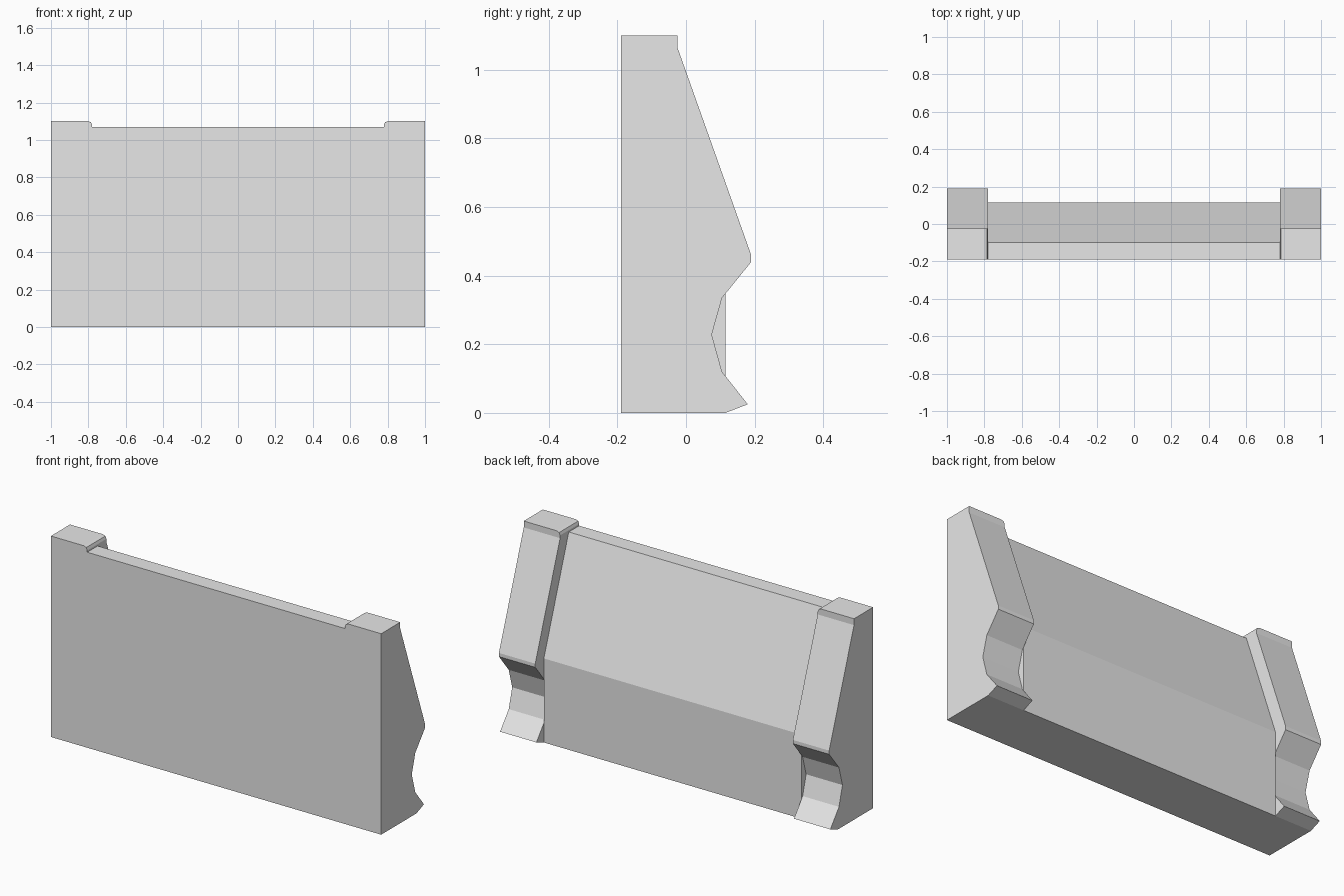
import bpy
import bmesh

cube = bpy.data.objects.get("Cube")
if cube:
    bpy.data.objects.remove(cube, do_unlink=True)

# Single plain grey
GREY = (0.8, 0.8, 0.8, 1.0)
grey = bpy.data.materials.new("plain grey")
grey.use_nodes = True
grey.diffuse_color = GREY
grey.node_tree.nodes["Principled BSDF"].inputs["Base Color"].default_value = GREY

FRONT = -0.19
HALF = 1.0       # half of the overall width
INNER = 0.78     # inner side of the end brackets


def extrude_profile(name, profile, x0, x1, round_x=None):
    """Extrude a (y, z) profile along x; optionally round its top edge at round_x."""
    bm = bmesh.new()
    face = bm.faces.new([bm.verts.new((x0, y, z)) for y, z in profile])
    moved = bmesh.ops.extrude_face_region(bm, geom=[face])["geom"]
    verts = [g for g in moved if isinstance(g, bmesh.types.BMVert)]
    bmesh.ops.translate(bm, verts=verts, vec=(x1 - x0, 0, 0))
    bmesh.ops.recalc_face_normals(bm, faces=bm.faces)
    if round_x is not None:
        top = max(z for _, z in profile)
        edges = [e for e in bm.edges if all(
            abs(v.co.x - round_x) < 1e-4 and abs(v.co.z - top) < 1e-4 for v in e.verts)]
        bmesh.ops.bevel(bm, geom=edges, offset=0.02, segments=2,
                        profile=0.5, affect='EDGES')
    mesh = bpy.data.meshes.new(name)
    bm.to_mesh(mesh)
    bm.free()
    mesh.materials.append(grey)
    obj = bpy.data.objects.new(name, mesh)
    bpy.context.collection.objects.link(obj)
    return obj


# Middle wall: flat front, sloped upper back
wall = [(FRONT, 0), (0.115, 0), (0.115, 0.46), (-0.10, 1.07), (FRONT, 1.07)]
extrude_profile("middle_wall", wall, -INNER, INNER)

# End brackets: taller, deeper, with a scooped lower back
bracket = [(FRONT, 0), (0.115, 0), (0.18, 0.025), (0.105, 0.12), (0.075, 0.228),
           (0.105, 0.335), (0.19, 0.44), (0.19, 0.46), (-0.025, 1.065),
           (-0.025, 1.10), (FRONT, 1.10)]
for side, sign in (("left", 1), ("right", -1)):
    extrude_profile(side + "_end_bracket", bracket, sign * INNER, sign * HALF,
                    round_x=sign * INNER)
